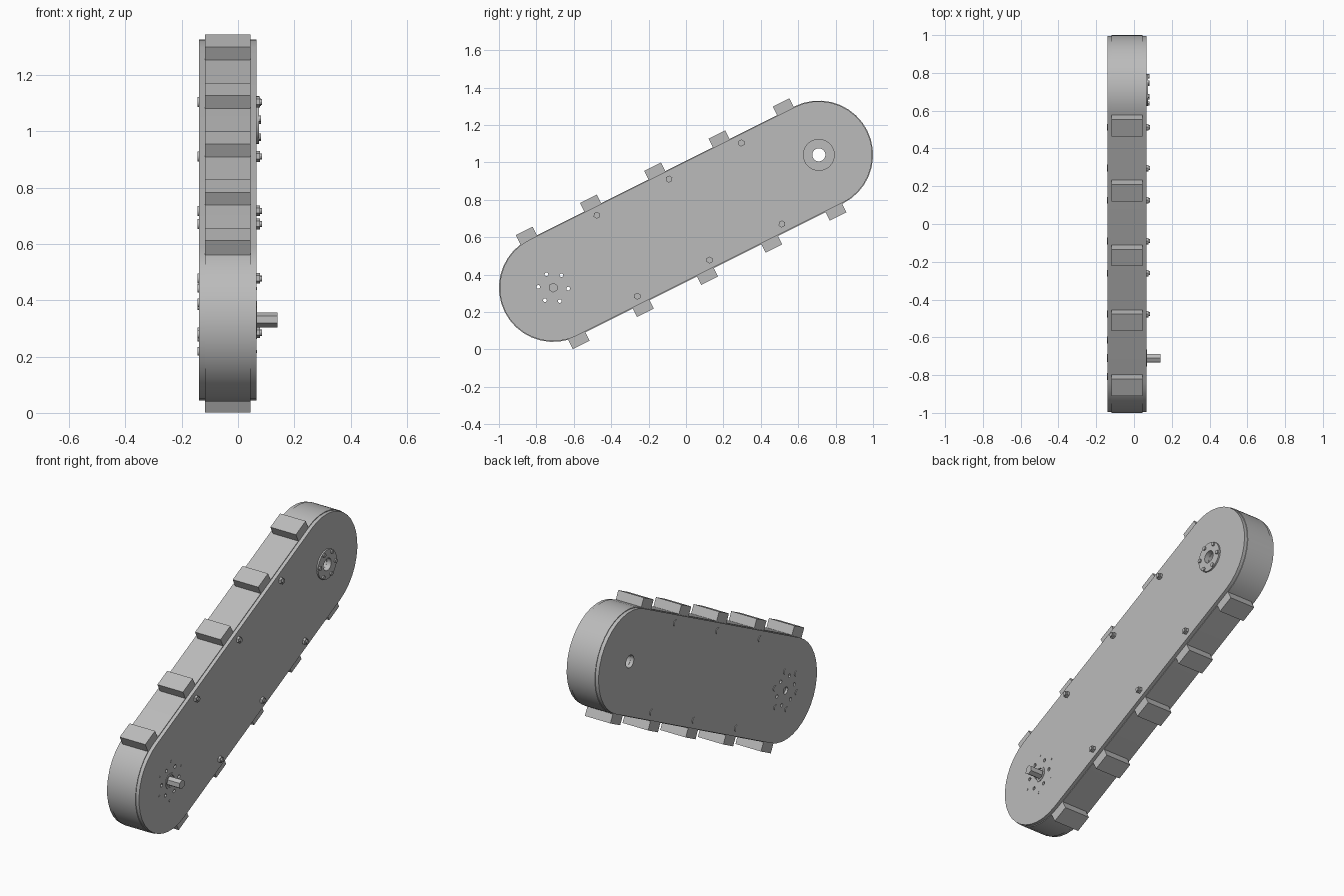
import bpy, bmesh
from math import sin, cos, pi, radians, atan2
from mathutils import Matrix

cube = bpy.data.objects.get("Cube")
if cube:
    bpy.data.objects.remove(cube)

steel = bpy.data.materials.new("plain_grey")
steel.use_nodes = True
steel.diffuse_color = (0.5, 0.5, 0.5, 1)
steel.node_tree.nodes["Principled BSDF"].inputs["Base Color"].default_value = (0.5, 0.5, 0.5, 1)

# Tilted frame: local x runs along the arm, local y across it, local z is world x
TILT = atan2(1, 2)
FRAME = Matrix.Translation((0, 0, 0.685)) @ Matrix((
    (0, 0, 1, 0),
    (cos(TILT), -sin(TILT), 0, 0),
    (sin(TILT), cos(TILT), 0, 0),
    (0, 0, 0, 1)))
HALF = 0.794                       # axle distance from the middle
INNER, OUTER = 0.045, 0.065        # faces of the shaft-side plate
BACK_IN, BACK_OUT = -0.118, -0.139  # faces of the opposite plate


def circle(s, t, r, n=24, turn=0.0):
    return [(s + r * cos(turn + 2 * pi * i / n), t + r * sin(turn + 2 * pi * i / n))
            for i in range(n)]


def stadium(r, n=18):
    pts = []
    for side in (1, -1):
        for i in range(n + 1):
            a = -pi / 2 + pi * i / n
            pts.append((side * (HALF + r * cos(a)), side * r * sin(a)))
    return pts


def ring_points(s, r, first):
    return circle(s, 0, r, 6, radians(first))


def extruded(name, loops, x0, x1):
    """Fill nested outlines and give them thickness from x0 to x1."""
    curve = bpy.data.curves.new(name, 'CURVE')
    curve.dimensions = '2D'
    curve.fill_mode = 'BOTH'
    curve.extrude = abs(x1 - x0) / 2
    for loop in loops:
        spline = curve.splines.new('POLY')
        spline.points.add(len(loop) - 1)
        for point, (s, t) in zip(spline.points, loop):
            point.co = (s, t, 0, 1)
        spline.use_cyclic_u = True
    temp = bpy.data.objects.new(name + "_outline", curve)
    bpy.context.collection.objects.link(temp)
    graph = bpy.context.evaluated_depsgraph_get()
    mesh = bpy.data.meshes.new_from_object(temp.evaluated_get(graph))
    bpy.data.objects.remove(temp)
    bpy.data.curves.remove(curve)
    bm = bmesh.new()
    bm.from_mesh(mesh)
    bmesh.ops.remove_doubles(bm, verts=bm.verts, dist=1e-5)
    bmesh.ops.recalc_face_normals(bm, faces=bm.faces)
    bm.to_mesh(mesh)
    bm.free()
    mesh.name = name
    mesh.materials.clear()
    mesh.materials.append(steel)
    obj = bpy.data.objects.new(name, mesh)
    obj.matrix_world = FRAME @ Matrix.Translation((0, 0, (x0 + x1) / 2))
    bpy.context.collection.objects.link(obj)
    bpy.ops.object.select_all(action='DESELECT')
    obj.select_set(True)
    bpy.context.view_layer.objects.active = obj
    bpy.ops.object.shade_smooth_by_angle(angle=radians(30))
    return obj


# Belt around both ends
extruded("belt", [stadium(0.29), stadium(0.275)], BACK_IN, INNER)

# Side plates with the axle openings and the ring of mounting holes
mount_holes = [circle(s, t, 0.01, 12) for s, t in ring_points(-HALF, 0.08, 30)]
extruded("left_plate", [stadium(0.286), circle(HALF, 0, 0.036), circle(-HALF, 0, 0.045)]
         + mount_holes, INNER, OUTER)
extruded("right_plate", [stadium(0.286), circle(HALF, 0, 0.036), circle(-HALF, 0, 0.02)]
         + mount_holes, BACK_IN, BACK_OUT)

# Treads on both straight runs
for side, label in ((1, "top"), (-1, "bottom")):
    for i in range(5):
        s = -0.797 + 0.384 * i
        t0, t1 = side * 0.285, side * 0.341
        extruded(f"{label}_tread_{i + 1}",
                 [[(s - 0.05, t0), (s + 0.05, t0), (s + 0.05, t1), (s - 0.05, t1)]],
                 BACK_IN, INNER)

# Frame bolts: nut and stud on one side, low head on the other
for side, label in ((1, "top"), (-1, "bottom")):
    for i in range(3):
        s, t = 0.02 + 0.432 * (i - 1), side * 0.242
        extruded(f"{label}_nut_{i + 1}", [circle(s, t, 0.019, 6)], OUTER, 0.078)
        extruded(f"{label}_stud_{i + 1}", [circle(s, t, 0.011, 12)], BACK_IN, 0.086)
        extruded(f"{label}_bolt_head_{i + 1}", [circle(s, t, 0.018, 16)], BACK_OUT, -0.143)

# Drive end: bearing, hexagonal shaft, and motor screws
extruded("bearing", [circle(-HALF, 0, 0.045), circle(-HALF, 0, 0.033)], INNER, 0.068)
extruded("bearing_core", [circle(-HALF, 0, 0.033)], INNER, 0.06)
extruded("drive_shaft", [circle(-HALF, 0, 0.026, 6)], -0.125, 0.14)
for i, (s, t) in enumerate(ring_points(-HALF, 0.112, 0)):
    extruded(f"motor_screw_head_{i + 1}", [circle(s, t, 0.015, 16)], BACK_OUT, -0.143)
    extruded(f"motor_screw_tip_{i + 1}", [circle(s, t, 0.006, 10)], INNER, 0.067)

# Idler end: open hub tube and bolted flange
extruded("hub_tube", [circle(HALF, 0, 0.046), circle(HALF, 0, 0.035)], BACK_IN, INNER)
extruded("hub_flange", [circle(HALF, 0, 0.085, 32), circle(HALF, 0, 0.035)], OUTER, 0.074)
for i, (s, t) in enumerate(ring_points(HALF, 0.072, -30)):
    extruded(f"flange_bolt_{i + 1}", [circle(s, t, 0.011, 12)], 0.074, 0.082)
